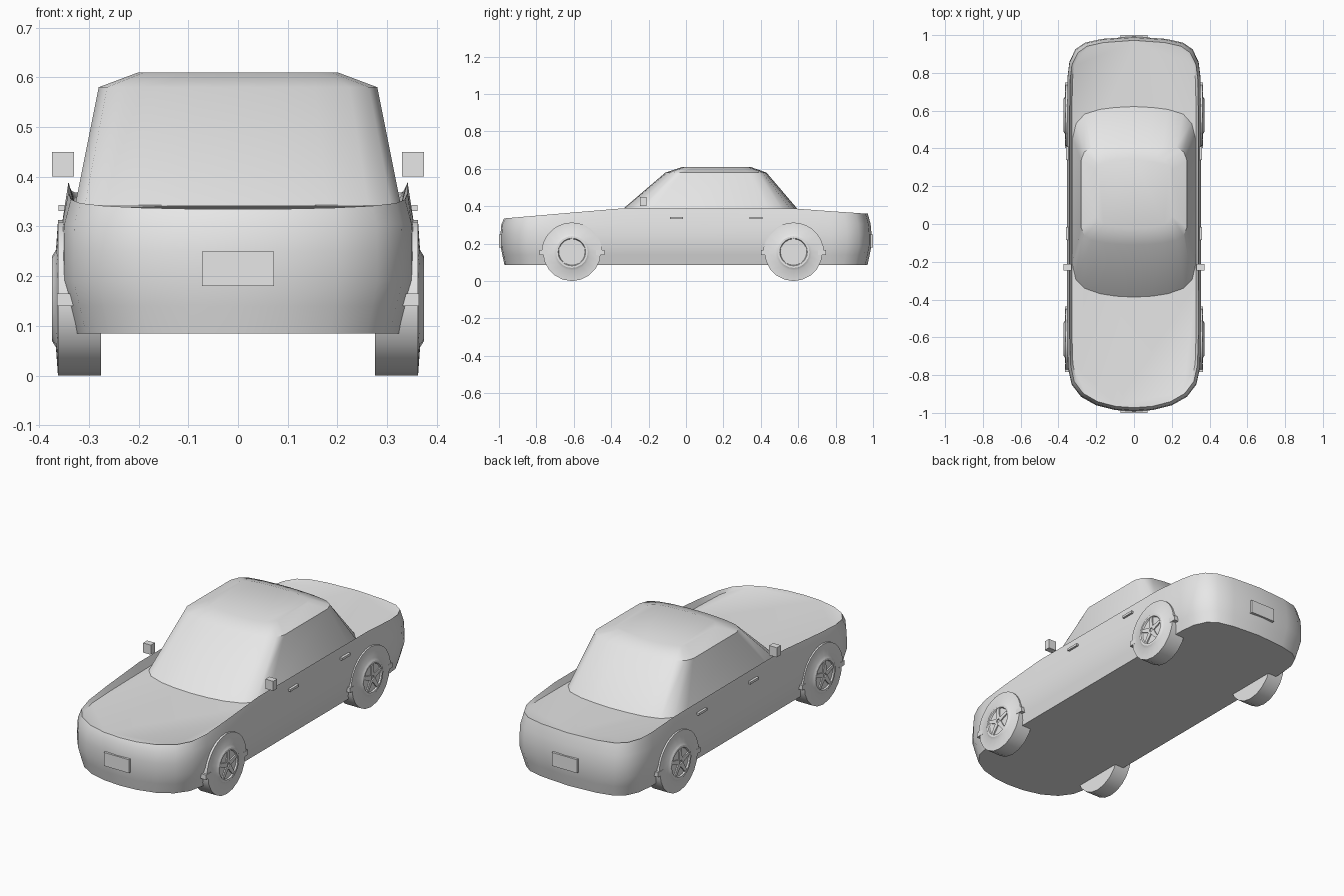
import bpy, bmesh, math
from mathutils import Vector

if "Cube" in bpy.data.objects:
    bpy.data.objects.remove(bpy.data.objects["Cube"])

paint = bpy.data.materials.new("plain_grey")
paint.use_nodes = True
paint.diffuse_color = (0.8, 0.8, 0.8, 1)
paint.node_tree.nodes["Principled BSDF"].inputs["Base Color"].default_value = (0.8, 0.8, 0.8, 1)


def finish(name, bm, angle=None):
    bmesh.ops.recalc_face_normals(bm, faces=bm.faces)
    mesh = bpy.data.meshes.new(name)
    bm.to_mesh(mesh)
    bm.free()
    mesh.materials.append(paint)
    ob = bpy.data.objects.new(name, mesh)
    bpy.context.scene.collection.objects.link(ob)
    if angle:
        bpy.ops.object.select_all(action='DESELECT')
        ob.select_set(True)
        bpy.context.view_layer.objects.active = ob
        bpy.ops.object.shade_smooth_by_angle(angle=math.radians(angle))
    return ob


def add_loft(bm, rings):
    """Skin a list of equal rings of points and cap both ends."""
    rows = [[bm.verts.new(p) for p in ring] for ring in rings]
    n = len(rows[0])
    for a, b in zip(rows, rows[1:]):
        for i in range(n):
            j = (i + 1) % n
            bm.faces.new((a[i], a[j], b[j], b[i]))
    bm.faces.new(rows[0][::-1])
    bm.faces.new(rows[-1])


def add_box(bm, lo, hi):
    verts = bmesh.ops.create_cube(bm, size=1)["verts"]
    lo, hi = Vector(lo), Vector(hi)
    for v in verts:
        v.co = (lo + hi) / 2 + v.co * (hi - lo)


def box(name, lo, hi):
    bm = bmesh.new()
    add_box(bm, lo, hi)
    return finish(name, bm)


def mirrored(half):
    """Close a half outline running front to back along +x."""
    return half + [(-x, y) for x, y in reversed(half[1:-1])]


def interp(points, t):
    for (a, u), (b, v) in zip(points, points[1:]):
        if t <= b:
            return u + (v - u) * max(0, t - a) / (b - a)
    return points[-1][1]


# Body: rounded plan, tucked-in sill and a raised beltline beside the cabin
plan = mirrored([(0, -.992), (.1, -.985), (.2, -.96), (.28, -.915), (.33, -.85),
                 (.35, -.76), (.355, -.6), (.355, -.33), (.355, .1), (.355, .6),
                 (.352, .78), (.342, .86), (.31, .925), (.26, .96), (.17, .98), (0, .992)])
belt = [(-.97, .335), (-.33, .39), (.6, .387), (.75, .375), (.97, .36)]


def deck(y):
    return .3475 + .0125 * y / .97


def body_ring(sx, sy, height):
    return [(x * sx, y * sy, height(y * sy)) for x, y in plan]


bm = bmesh.new()
add_loft(bm, [
    body_ring(.925, .978, lambda y: .085),
    body_ring(.965, .99, lambda y: .14),
    body_ring(1, 1, lambda y: .19),
    body_ring(1, 1, lambda y: .25),
    body_ring(.997, .995, lambda y: .305),
    body_ring(.96, .98, lambda y: interp(belt, y)),
    body_ring(.925, .974, deck),
])
finish("body", bm, 35)

# Cabin: rounded plan that narrows to a chamfered roof
cabin_plan = mirrored([(0, -1), (.3, -.99), (.55, -.965), (.8, -.91), (.94, -.82),
                       (1, -.66), (1, .66), (.94, .82), (.8, .92), (.55, .97), (.3, .99), (0, 1)])


def cabin_ring(half_x, front, back, z):
    mid, half = (front + back) / 2, (back - front) / 2
    return [(x * half_x, mid + y * half, z) for x, y in cabin_plan]


bm = bmesh.new()
add_loft(bm, [cabin_ring(.328, -.39, .635, .34),
              cabin_ring(.28, -.11, .43, .58),
              cabin_ring(.2, -.02, .345, .61)])
finish("cabin", bm, 35)


# Wheels: stepped turned profile with a five-spoke hub
def wheel(name, side, y0, z0=.155, sides=20):
    profile = [(.275, .155), (.362, .155), (.366, .098), (.374, .085), (.374, .074), (.367, .07)]
    bm = bmesh.new()
    add_loft(bm, [[(side * x, y0 + r * math.cos(math.tau * i / sides),
                    z0 + r * math.sin(math.tau * i / sides)) for i in range(sides)]
                  for x, r in profile])
    for k in range(5):
        a = math.tau * k / 5 + math.pi / 2
        out = Vector((0, math.cos(a), math.sin(a)))
        across = Vector((0, -out.z, out.y))
        base = Vector((side * .364, y0, z0))
        foot = [base + out * r + across * w
                for r, w in ((.01, -.013), (.072, -.008), (.072, .008), (.01, .013))]
        add_loft(bm, [foot, [p + Vector((side * .009, 0, 0)) for p in foot]])
    finish(name, bm, 30)


# Wheel arches: half hoops ending in small square lips
def arch(name, side, y0, z0=.15, steps=14):
    bm = bmesh.new()
    angles = [math.pi * i / steps for i in range(steps + 1)]
    rings = []
    for a in angles:
        c, s = math.cos(a), math.sin(a)
        rings.append([(side * x, y0 + r * c, z0 + r * s)
                      for x, r in ((.33, .135), (.362, .135), (.362, .163), (.33, .163))])
    add_loft(bm, rings)
    for d in (-1, 1):
        ya, yb = sorted((y0 + d * .13, y0 + d * .173))
        xa, xb = sorted((side * .33, side * .364))
        add_box(bm, (xa, ya, .14), (xb, yb, .165))
    finish(name, bm, 30)


for label, side in (("left", 1), ("right", -1)):
    for end, y0 in (("front", -.61), ("rear", .575)):
        wheel(f"{end}_{label}_wheel", side, y0)
        arch(f"{end}_{label}_arch", side, y0)
    # Door mirrors and handles
    xa, xb = sorted((side * .33, side * .374))
    box(f"{label}_mirror", (xa, -.245, .4), (xb, -.212, .45))
    xa, xb = sorted((side * .34, side * .361))
    for end, y0 in (("front", -.05), ("rear", .375)):
        box(f"{end}_{label}_handle", (xa, y0 - .035, .331), (xb, y0 + .035, .343))

# Blank registration plates
box("front_plate", (-.072, -1, .18), (.072, -.98, .25))
box("rear_plate", (-.072, .98, .18), (.072, 1, .25))
